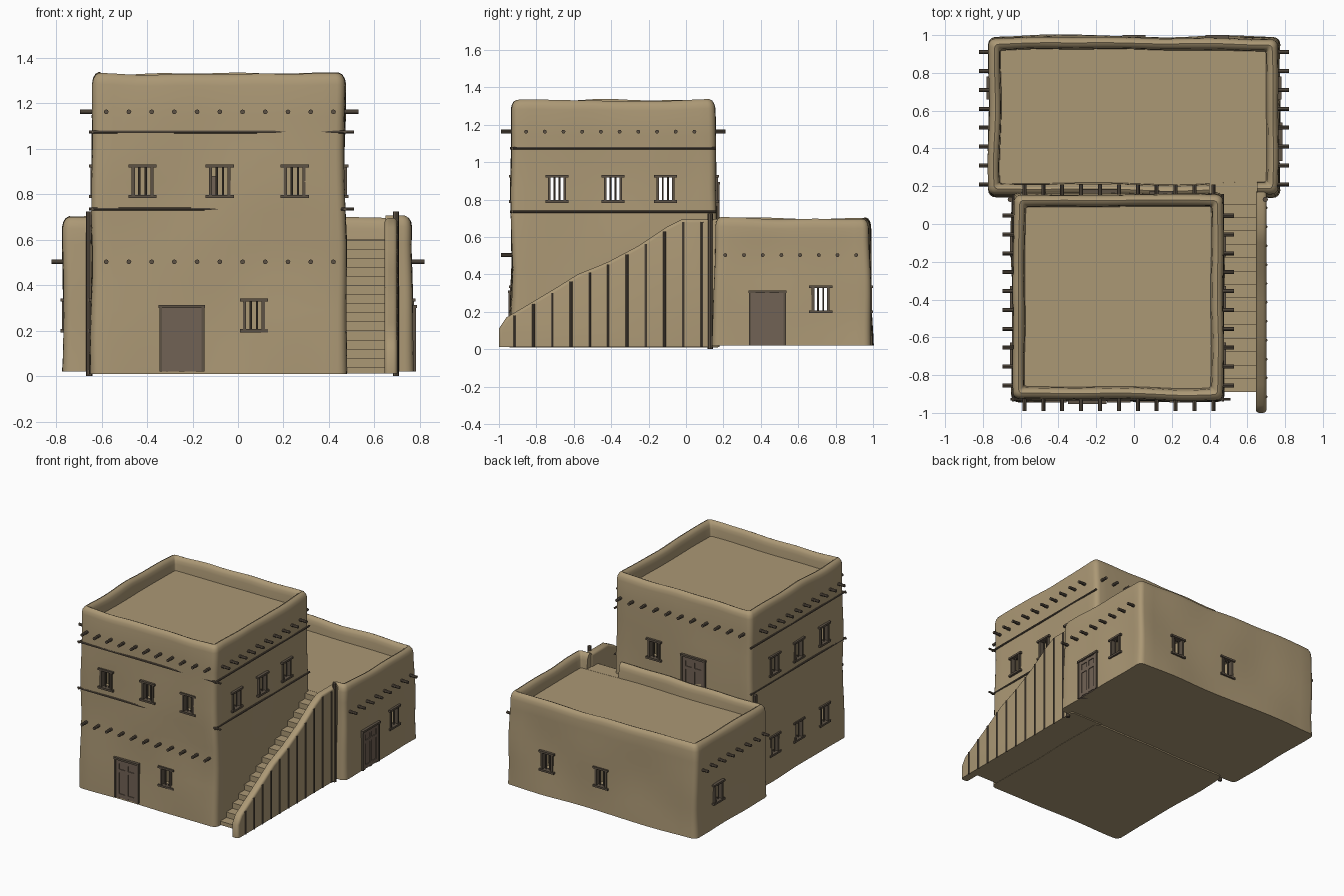
import bpy, bmesh, math
from mathutils import Vector, noise

cube = bpy.data.objects.get("Cube")
if cube:
    bpy.data.objects.remove(cube, do_unlink=True)


def material(name, rgb):
    m = bpy.data.materials.new(name)
    m.use_nodes = True
    m.diffuse_color = (*rgb, 1)
    m.node_tree.nodes["Principled BSDF"].inputs["Base Color"].default_value = (*rgb, 1)
    return m


adobe = material("tan adobe", (0.41, 0.315, 0.178))
timber = material("dark timber", (0.11, 0.085, 0.06))
door_wood = material("door wood", (0.165, 0.122, 0.09))


def finish(bm, name, mat, smooth=True):
    bmesh.ops.recalc_face_normals(bm, faces=bm.faces)
    me = bpy.data.meshes.new(name)
    bm.to_mesh(me)
    bm.free()
    me.materials.append(mat)
    ob = bpy.data.objects.new(name, me)
    bpy.context.collection.objects.link(ob)
    if smooth:
        soften(ob)
    return ob


def soften(ob):
    bpy.ops.object.select_all(action='DESELECT')
    ob.select_set(True)
    bpy.context.view_layer.objects.active = ob
    bpy.ops.object.shade_smooth_by_angle(angle=math.radians(40))


def add_box(bm, a, b):
    lo = [min(p) for p in zip(a, b)]
    hi = [max(p) for p in zip(a, b)]
    for v in bmesh.ops.create_cube(bm, size=1)["verts"]:
        v.co = [hi[i] if v.co[i] > 0 else lo[i] for i in range(3)]


def add_pole(bm, a, b, r):
    a, b = Vector(a), Vector(b)
    d = b - a
    mat = d.to_track_quat('Z', 'Y').to_matrix().to_4x4()
    mat.translation = (a + b) / 2
    bmesh.ops.create_cone(bm, cap_ends=True, segments=8, radius1=r, radius2=r,
                          depth=d.length, matrix=mat)


# Walls: axis the wall faces along, position, outward sign
TOWER = {"front": (1, -0.93, -1), "back": (1, 0.16, 1),
         "right": (0, 0.47, 1), "left": (0, -0.64, -1)}
ANNEX = {"back": (1, 0.985, 1), "right": (0, 0.765, 1), "left": (0, -0.765, -1)}


def on_wall(wall, u, out, z):
    axis, pos, sign = wall
    p = pos + sign * out
    return (p, u, z) if axis == 0 else (u, p, z)


def wall_box(bm, wall, u0, u1, d0, d1, z0, z1):
    add_box(bm, on_wall(wall, u0, d0, z0), on_wall(wall, u1, d1, z1))


def rounded_loop(x0, x1, y0, y1, r, n=18):
    pts = []
    corners = [(x1 - r, y1 - r), (x0 + r, y1 - r), (x0 + r, y0 + r), (x1 - r, y0 + r)]
    for i, (cx, cy) in enumerate(corners):
        arc = [Vector((cx + r * math.cos(t), cy + r * math.sin(t)))
               for t in (math.pi / 2 * (i + k / 4) for k in range(5))]
        if pts:
            pts += [pts[-1].lerp(arc[0], k / n) for k in range(1, n)]
        pts += arc
    last, first = pts[-1], pts[0]
    return pts + [last.lerp(first, k / n) for k in range(1, n)]


# Hand-plastered block with a rounded, uneven parapet and a sunken roof
def plaster_block(name, x0, x1, y0, y1, z0, top, roof, wobble):
    shoulder = top - 0.05
    profile = [(-0.008 * (1 - k / 9) ** 2, z0 + (shoulder - z0) * k / 9) for k in range(10)]
    profile += [(0.005, top - 0.025), (0.015, top - 0.008), (0.03, top),
                (0.046, top - 0.008), (0.056, top - 0.025), (0.06, top - 0.05), (0.064, roof)]
    bm = bmesh.new()
    rings = []
    for inset, z in profile:
        ring = []
        for p in rounded_loop(x0 + inset, x1 - inset, y0 + inset, y1 - inset,
                              max(0.035 - inset * 0.5, 0.012)):
            q = Vector((p.x, p.y, z))
            n = noise.noise_vector(q * 2.6) * wobble
            lift = noise.noise(Vector((p.x, p.y, 3.1)) * 3.5) * 0.012 if z > shoulder - 0.01 else 0
            ring.append(bm.verts.new((q.x + n.x, q.y + n.y, z + lift)))
        rings.append(ring)
    for a, b in zip(rings, rings[1:]):
        for i in range(len(a)):
            j = (i + 1) % len(a)
            bm.faces.new((a[i], a[j], b[j], b[i]))
    bm.faces.new(rings[0])
    bm.faces.new(rings[-1])
    return finish(bm, name, adobe, False)


def cut(ob, boxes):
    bm = bmesh.new()
    for a, b in boxes:
        add_box(bm, a, b)
    cutter = finish(bm, "cutter", adobe, False)
    cutter.hide_render = True
    mod = ob.modifiers.new("cut", 'BOOLEAN')
    mod.operation, mod.solver, mod.object = 'DIFFERENCE', 'EXACT', cutter
    bpy.context.view_layer.objects.active = ob
    bpy.ops.object.modifier_apply(modifier=mod.name)
    bpy.data.objects.remove(cutter, do_unlink=True)


tower = plaster_block("tower_walls", -0.64, 0.47, -0.93, 0.16, 0.01, 1.33, 1.23, 0.012)
annex = plaster_block("annex_walls", -0.765, 0.765, 0.15, 0.985, 0.02, 0.70, 0.60, 0.014)

# Window centres per wall: (wall, along, sill height)
HIGH, LOW = 0.79, 0.2
tower_windows = [(TOWER["front"], x, HIGH) for x in (-0.42, -0.08, 0.25)]
tower_windows += [(TOWER[s], y, HIGH) for s in ("right", "left") for y in (-0.69, -0.39, -0.11)]
tower_windows += [(TOWER["left"], y, LOW) for y in (-0.69, -0.39, -0.11)]
tower_windows += [(TOWER["front"], 0.07, LOW), (TOWER["back"], 0.145, HIGH)]
annex_windows = [(ANNEX["back"], 0.44, LOW), (ANNEX["back"], 0.0, LOW),
                 (ANNEX["right"], 0.72, LOW), (ANNEX["left"], 0.72, LOW)]


def openings(windows):
    return [(on_wall(w, u - 0.043, 0.06, z), on_wall(w, u + 0.043, -0.12, z + 0.14))
            for w, u, z in windows]


# Rooms, window openings and the passage from the stairs to the lower roof
cut(tower, [((-0.57, -0.86, 0.04), (0.40, 0.09, 1.19))])
cut(tower, openings(tower_windows))
cut(annex, [((-0.69, 0.22, 0.05), (0.69, 0.91, 0.56))])
cut(annex, openings(annex_windows) + [((0.40, 0.05, 0.601), (0.65, 0.27, 0.9))])
soften(tower)
soften(annex)

# Window frames: lintel, sill, jambs and two bars
bm = bmesh.new()
for w, u, z in tower_windows + annex_windows:
    for h in (z, z + 0.135):
        wall_box(bm, w, u - 0.062, u + 0.062, -0.03, 0.016, h - 0.007, h + 0.007)
    for s in (-0.041, 0.041):
        wall_box(bm, w, u + s - 0.007, u + s + 0.007, -0.03, 0.01, z, z + 0.135)
    for s in (-0.014, 0.014):
        add_pole(bm, on_wall(w, u + s, -0.01, z), on_wall(w, u + s, -0.01, z + 0.135), 0.005)
finish(bm, "window_frames", timber, False)

# Doors: panel with battens, and a surrounding frame
panels, frames = bmesh.new(), bmesh.new()
for w, u, z in ((TOWER["front"], -0.247, 0.02), (ANNEX["right"], 0.435, 0.02),
                (TOWER["back"], -0.18, 0.60)):
    wall_box(panels, w, u - 0.09, u + 0.09, -0.08, 0.008, z, z + 0.28)
    for s in (-0.075, 0, 0.075):
        wall_box(panels, w, u + s - 0.012, u + s + 0.012, 0, 0.014, z, z + 0.28)
    for h in (0.02, 0.2, 0.265):
        wall_box(panels, w, u - 0.085, u + 0.085, 0, 0.013, z + h - 0.012, z + h + 0.012)
    for s in (-0.093, 0.093):
        wall_box(frames, w, u + s - 0.006, u + s + 0.006, -0.03, 0.018, z, z + 0.285)
    wall_box(frames, w, u - 0.102, u + 0.102, -0.03, 0.022, z + 0.28, z + 0.294)
finish(panels, "door_panels", door_wood, False)
finish(frames, "door_frames", timber, False)

# Roof beam ends poking through the walls
bm = bmesh.new()
across = [-0.58 + 0.1 * i for i in range(11)]
along = [-0.855 + 0.1 * i for i in range(10)]
rows = [(TOWER["front"], across, 1.163, 0.06), (TOWER["front"], across, 0.503, 0.06),
        (TOWER["back"], across, 1.163, 0.05),
        (TOWER["right"], along, 1.163, 0.06), (TOWER["left"], along, 1.163, 0.055)]
rows += [(ANNEX[s], [0.21 + 0.1 * i for i in range(8)], 0.503, 0.055) for s in ("right", "left")]
for w, places, z, reach in rows:
    for u in places:
        add_pole(bm, on_wall(w, u, -0.05, z), on_wall(w, u, reach, z), 0.0105)
finish(bm, "roof_beams", timber)

# Horizontal string poles half sunk in the plaster
bm = bmesh.new()
for z in (0.735, 1.075):
    add_pole(bm, (-0.655, -0.928, z), (0.51, -0.928, z), 0.007)
    for side in ("right", "left"):
        add_pole(bm, on_wall(TOWER[side], -0.94, 0, z), on_wall(TOWER[side], 0.16, 0, z), 0.007)
finish(bm, "string_poles", timber)

# Staircase up to the lower roof
bm = bmesh.new()
for i in range(15):
    add_box(bm, (0.44, -0.89 + 0.071 * i, 0.012), (0.67, 0.18, 0.04 * (i + 1)))
finish(bm, "stair_steps", adobe, False)

# Sloping stair wall
outline = [(-1, 0.012), (-1, 0.11), (-0.96, 0.17), (-0.85, 0.235), (-0.7, 0.325),
           (-0.58, 0.4), (-0.42, 0.465), (-0.25, 0.555), (-0.1, 0.655), (-0.02, 0.695),
           (0.18, 0.695), (0.18, 0.012)]
bm = bmesh.new()
face = bm.faces.new([bm.verts.new((0.645, y, z)) for y, z in outline])
ext = bmesh.ops.extrude_face_region(bm, geom=[face])["geom"]
bmesh.ops.translate(bm, vec=(0.056, 0, 0), verts=[g for g in ext if isinstance(g, bmesh.types.BMVert)])
rim = [e for e in bm.edges if abs(e.verts[0].co.x - e.verts[1].co.x) < 0.01
       and max(v.co.z for v in e.verts) > 0.05]
bmesh.ops.bevel(bm, geom=rim, offset=0.018, segments=4, profile=0.5, affect='EDGES')
finish(bm, "stair_wall", adobe)


def wall_top(y):
    for (ya, za), (yb, zb) in zip(outline[1:], outline[2:]):
        if ya <= y <= yb and yb > ya:
            return za + (zb - za) * (y - ya) / (yb - ya)
    return 0.69


# Upright poles along the stair wall and at the joints of the two blocks
bm = bmesh.new()
for i in range(11):
    y = -0.915 + 0.1 * i
    add_pole(bm, (0.699, y, 0.012), (0.699, y, wall_top(y) - 0.015), 0.008)
for x in (-0.655, 0.695):
    add_pole(bm, (x, 0.13, 0), (x, 0.13, 0.725), 0.014)
finish(bm, "upright_poles", timber)
